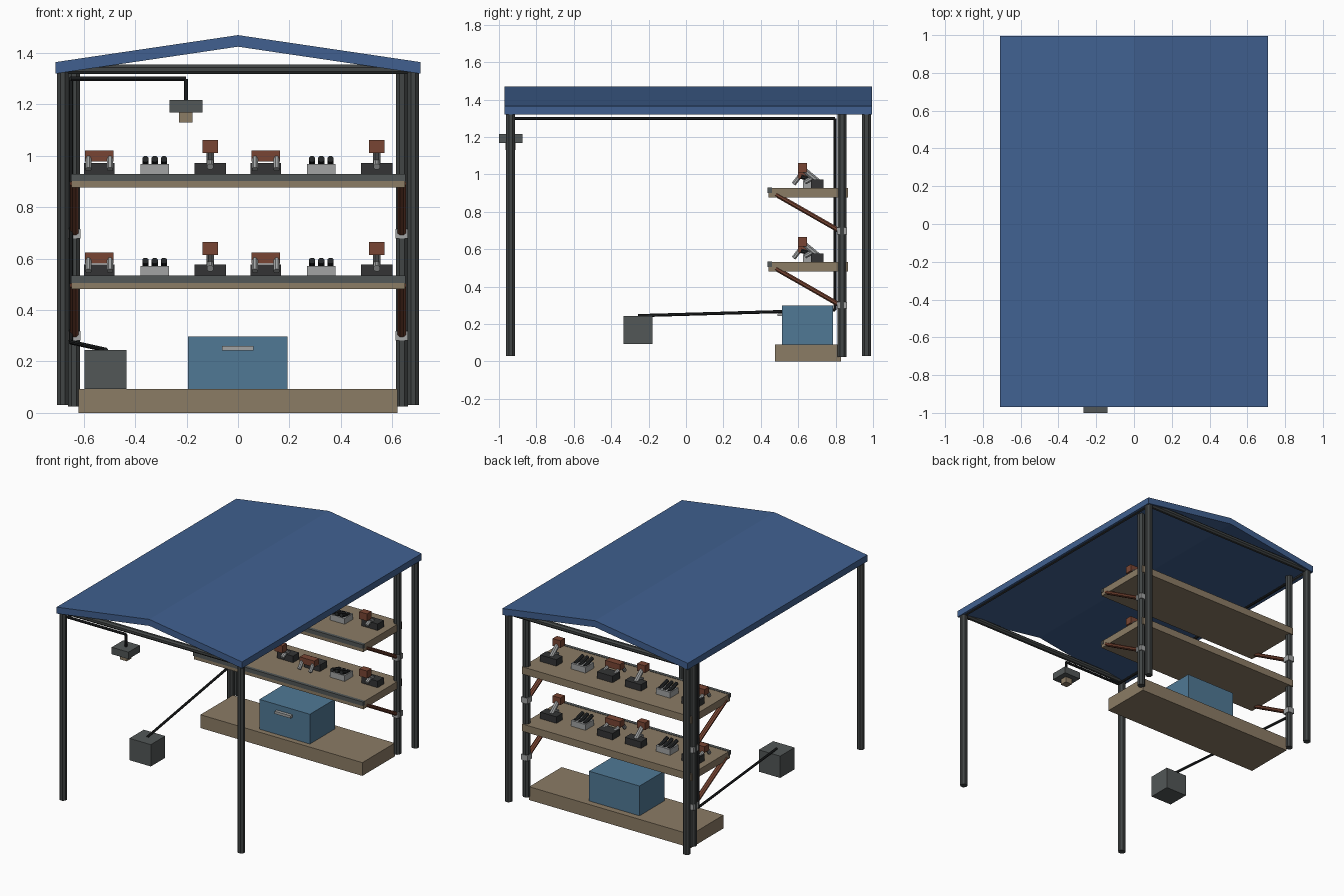
import bpy, bmesh, math
from mathutils import Vector, Matrix

if "Cube" in bpy.data.objects:
    bpy.data.objects.remove(bpy.data.objects["Cube"])


def mat(name, r, g, b):
    m = bpy.data.materials.new(name)
    m.diffuse_color = (r, g, b, 1)
    m.use_nodes = True
    m.node_tree.nodes["Principled BSDF"].inputs["Base Color"].default_value = m.diffuse_color
    return m


BLUE = mat("roof blue", 0.052, 0.118, 0.28)
CHEST = mat("chest blue", 0.08, 0.19, 0.30)
WOOD = mat("wood", 0.26, 0.20, 0.13)
STEEL = mat("dark steel", 0.052, 0.058, 0.058)
GREY = mat("mid grey", 0.085, 0.095, 0.095)
RUST = mat("rust", 0.19, 0.06, 0.033)
SILVER = mat("silver", 0.36, 0.37, 0.37)
BLACK = mat("black", 0.017, 0.019, 0.020)
CHAR = mat("charcoal", 0.033, 0.034, 0.035)


def finish(name, bm, m):
    bmesh.ops.recalc_face_normals(bm, faces=bm.faces)
    me = bpy.data.meshes.new(name)
    bm.to_mesh(me)
    bm.free()
    me.materials.append(m)
    ob = bpy.data.objects.new(name, me)
    bpy.context.collection.objects.link(ob)
    return ob


def box(name, lo, hi, m, tilt=0):
    """Box between two corners, optionally tilted about the x axis."""
    lo, hi = Vector(lo), Vector(hi)
    bm = bmesh.new()
    mx = (Matrix.Translation((lo + hi) / 2) @ Matrix.Rotation(math.radians(tilt), 4, 'X')
          @ Matrix.Diagonal((*(hi - lo), 1)))
    bmesh.ops.create_cube(bm, size=1, matrix=mx)
    return finish(name, bm, m)


def rod(name, a, b, r, m, sides=8, flat=1.0):
    """Bar from a to b; flat squashes it across its local y axis."""
    a, b = Vector(a), Vector(b)
    d = b - a
    bm = bmesh.new()
    mx = (Matrix.Translation((a + b) / 2) @ d.to_track_quat('Z', 'Y').to_matrix().to_4x4()
          @ Matrix.Diagonal((1, flat, 1, 1)) @ Matrix.Rotation(math.pi / sides, 4, 'Z'))
    bmesh.ops.create_cone(bm, cap_ends=True, segments=sides, radius1=r, radius2=r,
                          depth=d.length, matrix=mx)
    return finish(name, bm, m)


# Gabled roof slab, extruded front to back
profile = [(-.71, 1.32), (0, 1.425), (.71, 1.32), (.71, 1.365), (0, 1.47), (-.71, 1.365)]
bm = bmesh.new()
front, back = [[bm.verts.new((x, y, z)) for x, z in profile] for y in (-.97, .995)]
for i in range(6):
    j = (i + 1) % 6
    bm.faces.new((front[i], front[j], back[j], back[i]))
for ring in (front, back):
    bm.faces.new((ring[0], ring[1], ring[4], ring[5]))
    bm.faces.new((ring[1], ring[2], ring[3], ring[4]))
finish("roof", bm, BLUE)

# Frame: corner posts, shelf posts and beams under the roof
for s in (-1, 1):
    for y in (-.938, .965):
        rod("corner_post", (s * .682, y, .03), (s * .682, y, 1.33), .025, STEEL)
    rod("shelf_post", (s * .638, .834, .025), (s * .638, .834, 1.328), .025, STEEL)
    rod("side_beam", (s * .682, -.938, 1.338), (s * .682, .965, 1.338), .019, STEEL)
for y in (-.938, .965):
    rod("cross_beam", (-.682, y, 1.337), (.682, y, 1.337), .02, STEEL)

# Base plinth and chest with handle
box("plinth", (-.62, .475, 0), (.62, .83, .092), WOOD)
box("chest", (-.195, .512, .092), (.192, .787, .298), CHEST)
box("chest_handle", (-.062, .49, .242), (.06, .513, .26), SILVER)


# Goods: three kinds of small device standing on a shelf of height z
def bar_device(x, z):
    box("bar_base", (x - .06, .655, z), (x + .06, .735, z + .045), CHAR)
    box("bar_block", (x - .056, .60, z + .05), (x + .056, .65, z + .093), RUST)
    for s in (-1, 1):
        rod("bar_leg", (x + s * .042, .69, z + .03), (x + s * .042, .61, z + .065), .012, SILVER)
        rod("bar_foot", (x + s * .042, .61, z + .065), (x + s * .042, .575, z + .02), .013, SILVER)


def lever_device(x, z):
    box("lever_base", (x - .055, .625, z), (x + .055, .715, z + .04), SILVER)
    for k in (-1, 0, 1):
        rod("lever", (x + k * .036, .70, z + .035), (x + k * .036, .615, z + .06), .013, BLACK)


def head_device(x, z):
    box("head_base", (x - .062, .668, z), (x + .062, .735, z + .045), CHAR)
    rod("head_arm", (x, .705, z + .035), (x, .632, z + .095), .016, SILVER)
    rod("head_foot", (x, .68, z + .055), (x, .635, z + .03), .014, SILVER)
    box("head_block", (x - .03, .598, z + .083), (x + .03, .646, z + .133), RUST)


# Shelves with front lip, braces, brackets and goods
for top in (.532, .928):
    box("shelf", (-.648, .442, top - .05), (.65, .865, top), WOOD)
    box("shelf_lip", (-.65, .437, top - .026), (.652, .46, top + .002), GREY)
    for s in (-1, 1):
        x = s * .637
        rod("brace", (x, .825, top - .232), (x, .48, top - .035), .018, RUST, flat=.75)
        box("bracket", (x - .024, .808, top - .25), (x + .024, .86, top - .213), SILVER)
    for i in range(6):
        (bar_device, lever_device, head_device)[i % 3](-.54 + .216 * i, top)

# Cable run: floor box up to the ceiling and out to the hanging lamp
path = [(-.515, -.255, .245), (-.65, .797, .275), (-.65, .797, 1.3),
        (-.65, -.938, 1.3), (-.202, -.938, 1.3), (-.202, -.938, 1.21)]
for a, b in zip(path, path[1:]):
    rod("cable", a, b, .009, BLACK)
box("floor_box", (-.597, -.335, .093), (-.433, -.178, .244), GREY)
box("lamp_body", (-.267, -1.0, 1.169), (-.139, -.875, 1.217), GREY)
box("lamp_lens", (-.229, -.964, 1.13), (-.177, -.912, 1.17), WOOD)
